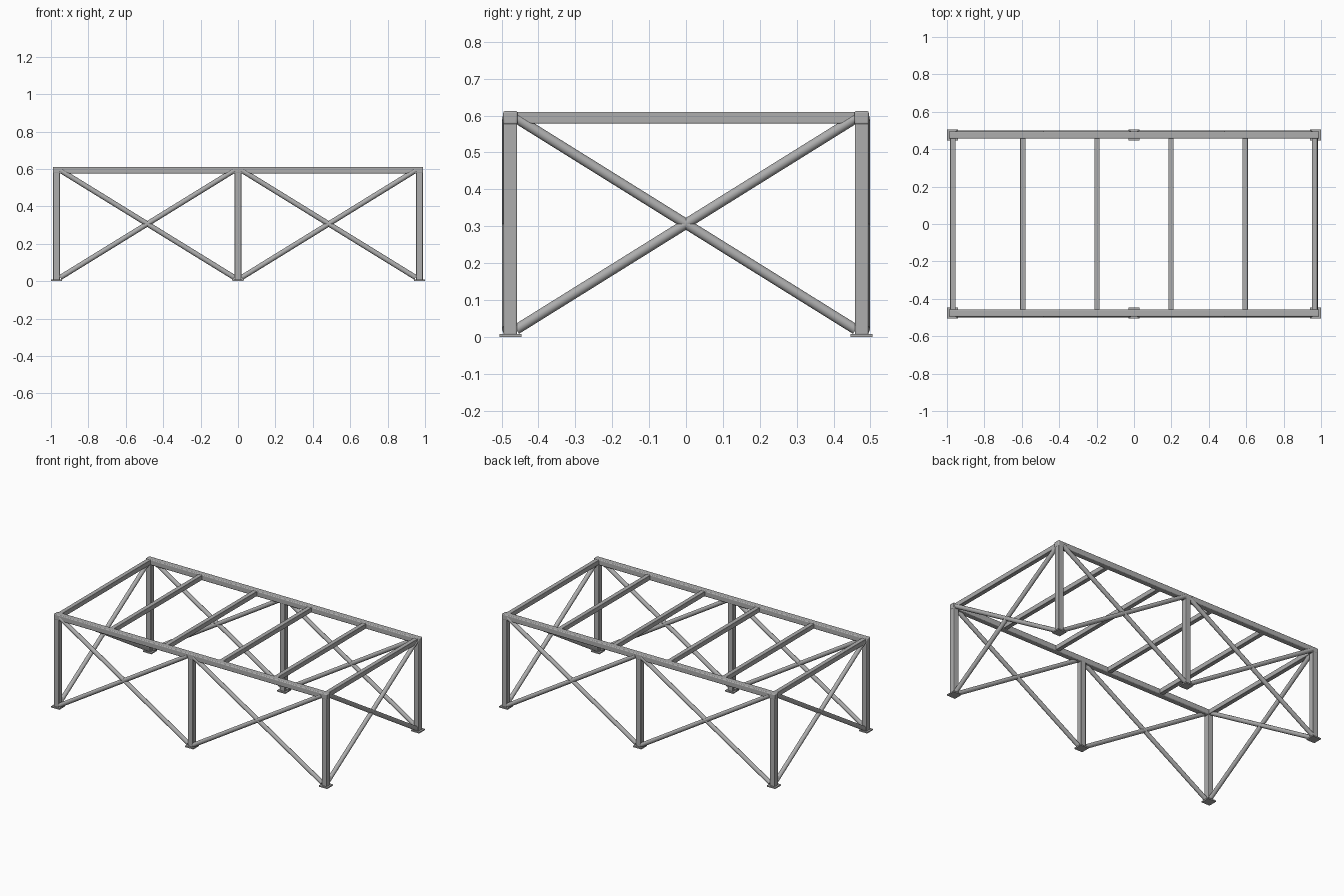
import bpy
from mathutils import Vector

cube = bpy.data.objects.get("Cube")
if cube:
    bpy.data.objects.remove(cube, do_unlink=True)

steel = bpy.data.materials.new("grey steel")
steel.use_nodes = True
grey = (0.42, 0.42, 0.42, 1)
steel.diffuse_color = grey
steel.node_tree.nodes["Principled BSDF"].inputs["Base Color"].default_value = grey


def finish(name):
    obj = bpy.context.object
    obj.name = name
    obj.data.materials.append(steel)
    return obj


def box(name, center, size, bevel=0.0):
    """Box section with softly rounded edges."""
    bpy.ops.mesh.primitive_cube_add(size=1, location=center)
    obj = finish(name)
    obj.scale = size
    bpy.ops.object.transform_apply(location=False, rotation=False, scale=True)
    if bevel:
        mod = obj.modifiers.new("rounded edges", "BEVEL")
        mod.width = bevel
        mod.segments = 3
        bpy.ops.object.shade_smooth_by_angle()
    return obj


def rod(name, start, end, radius=0.0138):
    """Round bar between two points."""
    start, end = Vector(start), Vector(end)
    axis = end - start
    bpy.ops.mesh.primitive_cylinder_add(
        vertices=16, radius=radius, depth=axis.length, location=(start + end) / 2)
    obj = finish(name)
    obj.rotation_euler = axis.to_track_quat("Z", "Y").to_euler()
    bpy.ops.object.shade_smooth_by_angle()
    return obj


COLUMN_X = 0.97
SIDE_Y = 0.476
BEAM_Z = 0.594
LOW, HIGH = 0.02, 0.593

for side, y in (("front", -SIDE_Y), ("back", SIDE_Y)):
    out = 1 if y > 0 else -1

    # Long top beam
    box(f"{side}_top_beam", (0, y, BEAM_Z), (1.98, 0.039, 0.036), 0.005)

    # Columns with base plates
    for place, x in (("right", -COLUMN_X), ("middle", 0), ("left", COLUMN_X)):
        box(f"{side}_{place}_column", (x, y, 0.295), (0.037, 0.037, 0.58), 0.004)
        box(f"{side}_{place}_base_plate", (x, y, 0.004), (0.06, 0.06, 0.008))

    # Crossed braces in both bays, set slightly outward
    for bay, sign in (("right", -1), ("left", 1)):
        inner, outer = sign * 0.02, sign * 0.95
        yb = y + out * 0.009
        rod(f"{side}_{bay}_brace_rising", (inner, yb, LOW), (outer, yb, HIGH))
        rod(f"{side}_{bay}_brace_falling", (inner, yb, HIGH), (outer, yb, LOW))

# Cross beams between the long beams
for i, x in enumerate((-0.968, -0.594, -0.198, 0.198, 0.594, 0.966)):
    box(f"cross_beam_{i + 1}", (x, 0, BEAM_Z), (0.029, 2 * SIDE_Y - 0.03, 0.031), 0.003)

# Crossed braces at both ends
for end, x in (("right", -COLUMN_X), ("left", COLUMN_X)):
    rod(f"{end}_end_brace_rising", (x, -0.46, LOW), (x, 0.46, HIGH))
    rod(f"{end}_end_brace_falling", (x, -0.46, HIGH), (x, 0.46, LOW))
